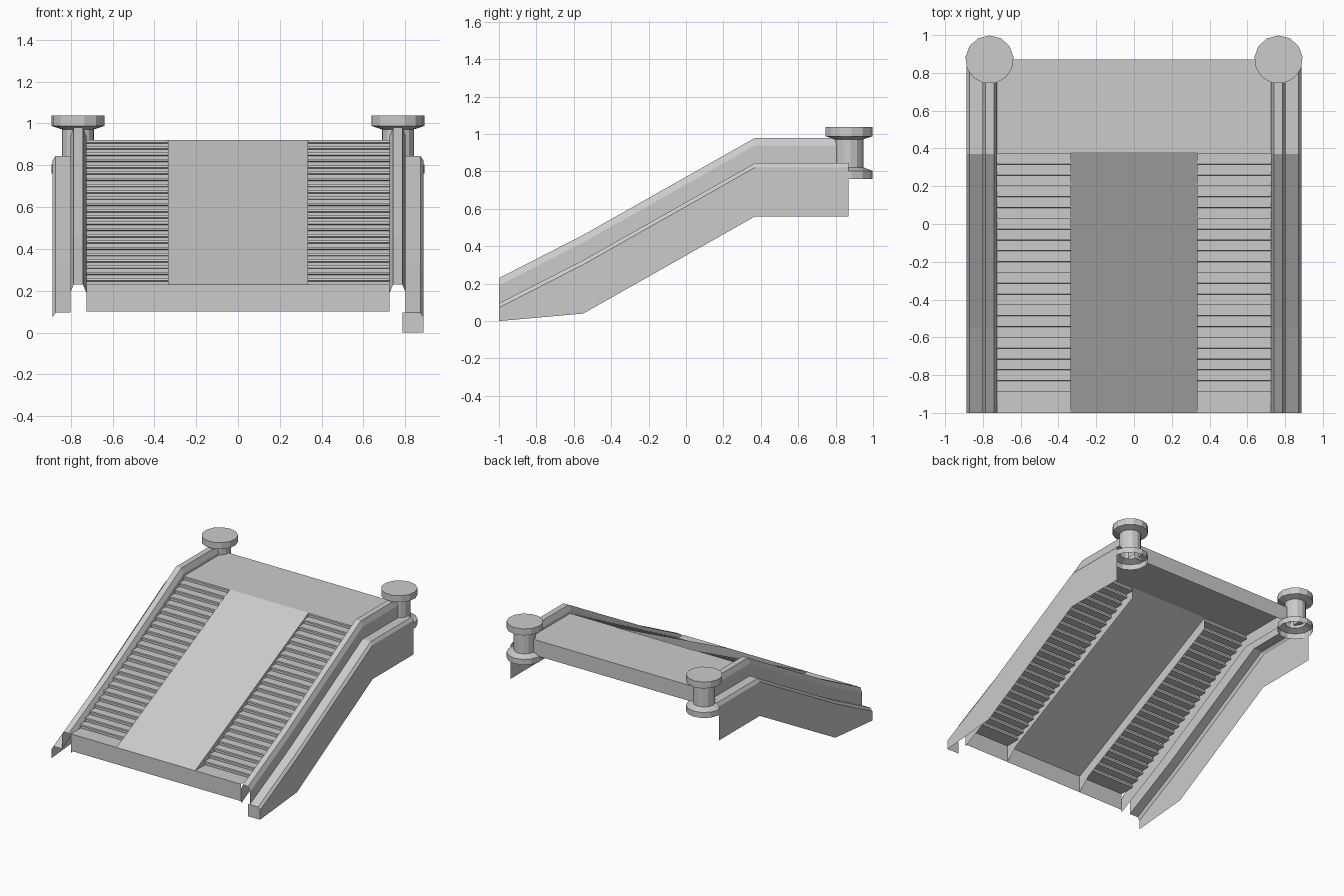
import bpy
from math import cos, sin, pi

if "Cube" in bpy.data.objects:
    bpy.data.objects.remove(bpy.data.objects["Cube"])


def loft(name, rows, flip=False, closed=False):
    """Skin quads between rows of points."""
    n = len(rows[0])
    verts = [p for row in rows for p in row]
    faces = []
    for i in range(len(rows) - 1):
        for j in range(n if closed else n - 1):
            k = (j + 1) % n
            f = [i * n + j, i * n + k, (i + 1) * n + k, (i + 1) * n + j]
            faces.append(f[::-1] if flip else f)
    return add(name, verts, faces)


def add(name, verts, faces):
    me = bpy.data.meshes.new(name)
    me.from_pydata(verts, [], faces)
    me.update()
    ob = bpy.data.objects.new(name, me)
    bpy.context.collection.objects.link(ob)
    return ob


def sheet(name, profile, x0, x1):
    """Sweep a y/z profile across x."""
    return loft(name, [[(x0, y, z), (x1, y, z)] for y, z in profile])


HALF, RAMP = 0.725, 0.335

# Central ramp with its front wall
sheet("ramp", [(-1, 0.1), (-1, 0.23), (0.38, 0.92)], -RAMP, RAMP)

# Upper landing with back skirt
sheet("landing", [(0.38, 0.92), (0.872, 0.92), (0.872, 0.80)], -HALF, HALF)

# Stair profile: front wall, lower landing, then nosed steps
steps, y0, z0 = 23, -0.88, 0.23
tread, rise = 1.26 / (steps - 1), 0.69 / steps
stairs = [(-1, 0.1), (-1, z0)]
for i in range(steps):
    y, z = y0 + i * tread, z0 + i * rise
    stairs += [(y, z), (y, z + rise * 0.5),
               (y - 0.008, z + rise * 0.65), (y - 0.006, z + rise)]
stairs.append((0.38, 0.92))

# Side stations: y, rail top, wall bottom
stations = [(-1, 0.23, 0.0), (-0.55, 0.46, 0.04),
            (0.37, 0.98, 0.56), (0.868, 0.98, 0.56)]

for s, side in ((1, "right"), (-1, "left")):
    xs = sorted((s * RAMP, s * HALF))
    sheet("stairs_" + side, stairs, *xs)

    # Cheek between the ramp and the steps
    loft("ramp_cheek_" + side,
         [[(s * RAMP, -1, 0.23), (s * RAMP, -1, 0.1)],
          [(s * RAMP, -0.9, 0.28), (s * RAMP, -0.9, 0.19)],
          [(s * RAMP, 0.38, 0.92), (s * RAMP, 0.38, 0.83)]], flip=s < 0)

    # Handrail, ledge and outer wall as one open shell
    rows = []
    for y, r, b in stations:
        section = [(HALF, r - 0.15), (HALF, r - 0.04), (0.742, r),
                   (0.786, r), (0.802, r - 0.04), (0.802, r - 0.135),
                   (0.872, r - 0.135), (0.888, r - 0.158), (0.888, b)]
        rows.append([(s * x, y, z) for x, z in section])
    loft("rail_and_side_wall_" + side, rows, flip=s < 0)

    # Bollard at the top of each rail
    rings = []
    for r, z in [(0.128, 0.76), (0.128, 0.803), (0.078, 0.822),
                 (0.078, 0.972), (0.128, 0.988), (0.128, 1.038)]:
        rings.append([(s * 0.765 + r * cos(2 * pi * k / 13 + pi / 2),
                       0.87 + r * sin(2 * pi * k / 13 + pi / 2), z)
                      for k in range(13)])
    loft("bollard_" + side, rings, closed=True)
    add("bollard_cap_" + side, rings[-1], [list(range(13))])

# Front cap closing the right side wall
add("right_wall_front_cap",
    [(0.786, -1, 0), (0.888, -1, 0), (0.888, -1, 0.072),
     (0.872, -1, 0.095), (0.786, -1, 0.095)], [[0, 1, 2, 3, 4]])
